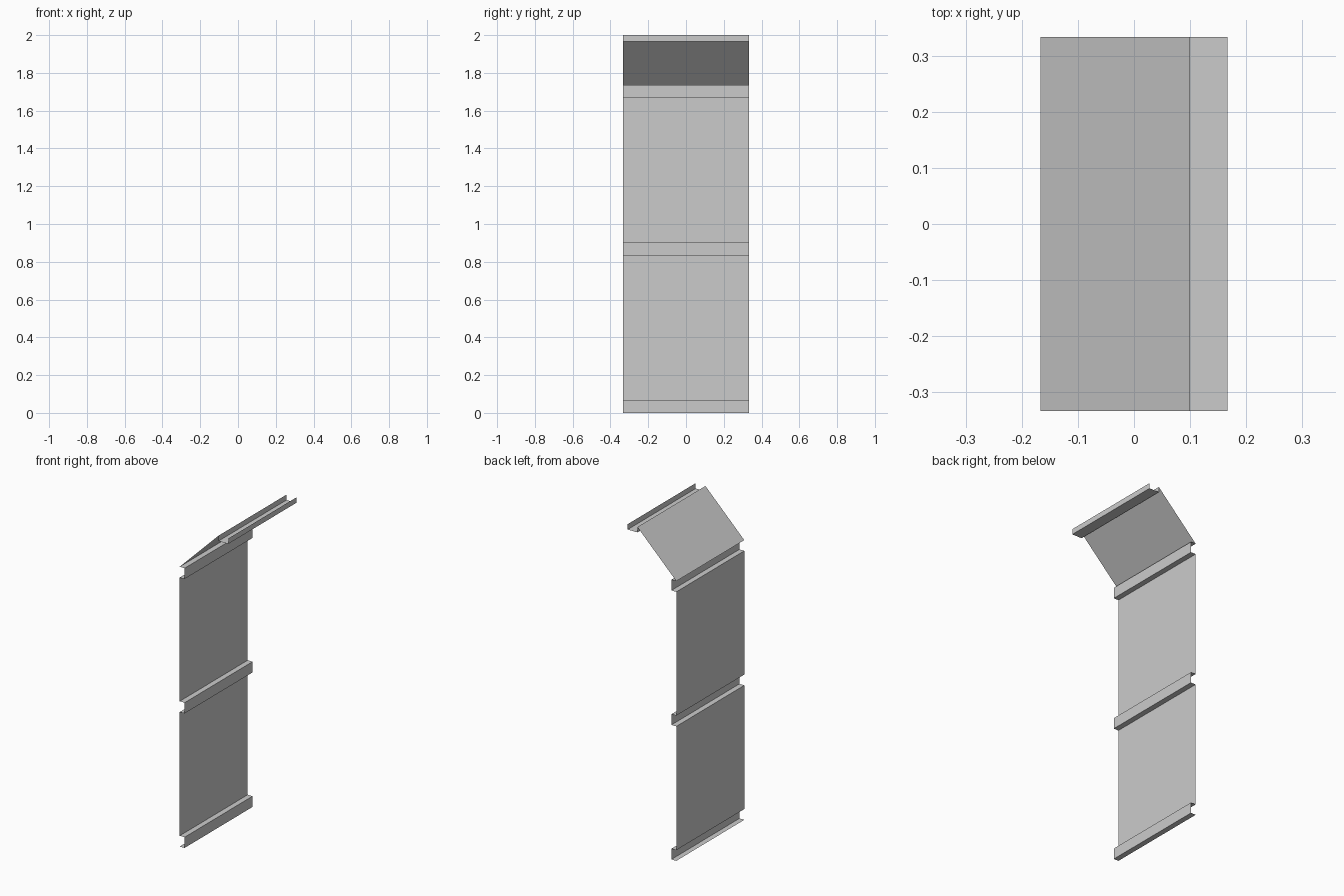
import bpy, bmesh
from mathutils import Vector

if "Cube" in bpy.data.objects:
    bpy.data.objects.remove(bpy.data.objects["Cube"])

HALF = 1 / 3        # half width along y
X0 = -1 / 6         # wall plane
RIB = 1 / 30        # rib depth
BAND = 1 / 15       # rib height
PITCH = 0.8345      # spacing of the wall ribs

# Wall profile: three inset ribs with panels between them
profile = []
for i in range(3):
    z = i * PITCH
    profile += [(X0, z), (X0 + RIB, z), (X0 + RIB, z + BAND), (X0, z + BAND)]

# Sloped panel and the upward-opening rib at the top
profile += [(0.1, 2), (0.1, 2 - RIB), (0.1 + BAND, 2 - RIB), (0.1 + BAND, 2)]

# Sweep the open profile along y as a thin sheet
bm = bmesh.new()
front = [bm.verts.new((x, -HALF, z)) for x, z in profile]
back = [bm.verts.new((x, HALF, z)) for x, z in profile]
for i in range(len(profile) - 1):
    bm.faces.new((front[i], back[i], back[i + 1], front[i + 1]))

mesh = bpy.data.meshes.new("ribbed_wall_panel")
bm.to_mesh(mesh)
bm.free()
panel = bpy.data.objects.new("ribbed_wall_panel", mesh)
bpy.context.collection.objects.link(panel)
